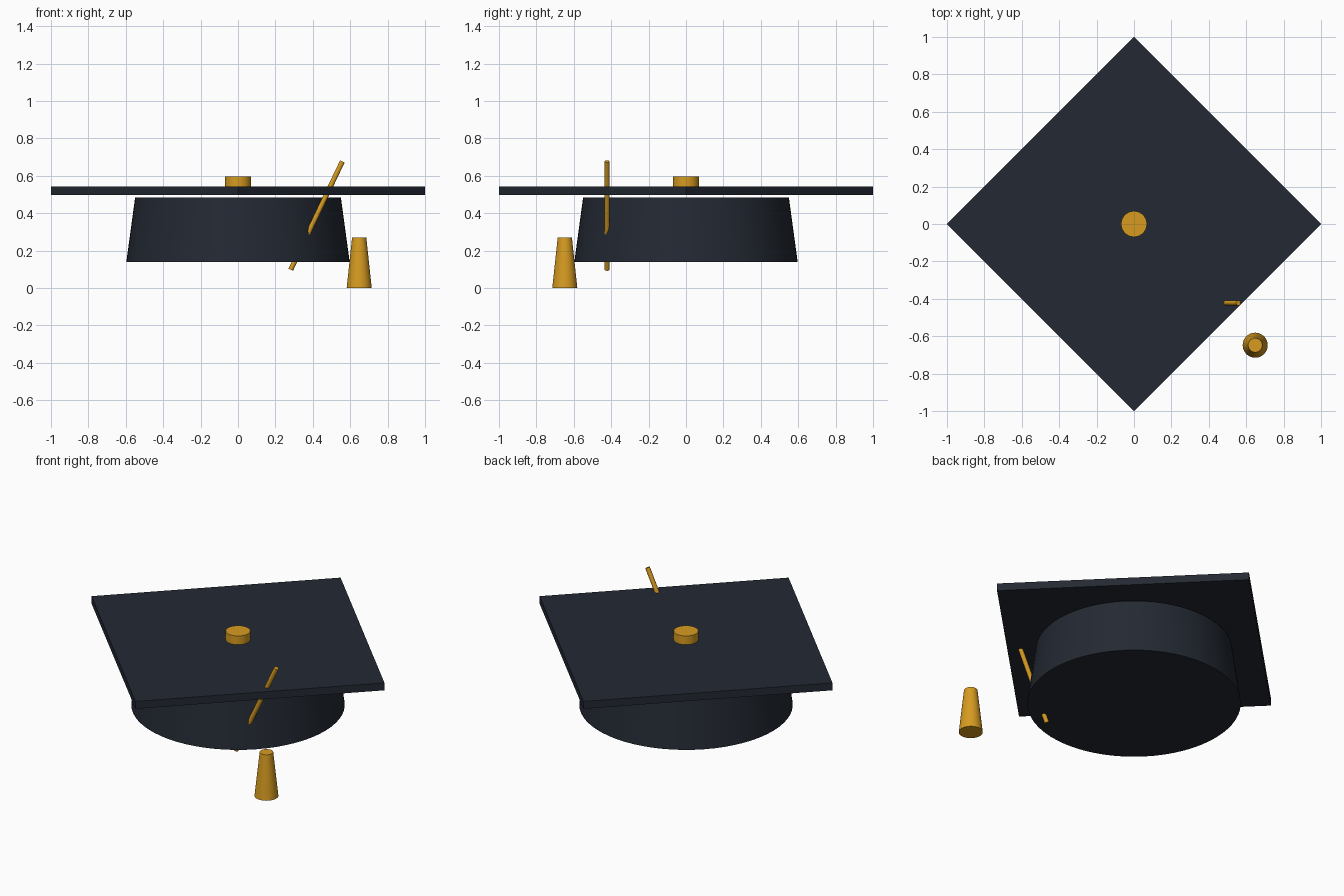
import bpy
import math
from mathutils import Vector

if "Cube" in bpy.data.objects:
    bpy.data.objects.remove(bpy.data.objects["Cube"])


def material(name, color):
    m = bpy.data.materials.new(name)
    m.diffuse_color = (*color, 1)
    m.use_nodes = True
    m.node_tree.nodes["Principled BSDF"].inputs["Base Color"].default_value = m.diffuse_color
    return m


navy = material("navy_cloth", (0.017, 0.022, 0.033))
gold = material("gold_trim", (0.68, 0.33, 0.015))


def frustum(name, base, top, r_base, r_top, sides, mat):
    """Round tapered part running between two points."""
    base, top = Vector(base), Vector(top)
    axis = top - base
    bpy.ops.mesh.primitive_cone_add(
        vertices=sides, radius1=r_base, radius2=r_top, depth=axis.length,
        location=(base + top) / 2,
        rotation=axis.to_track_quat('Z', 'Y').to_euler())
    obj = bpy.context.object
    obj.name = name
    obj.data.materials.append(mat)
    bpy.ops.object.shade_smooth_by_angle(angle=math.radians(30))
    return obj


# Head band of the cap
frustum("cap_band", (0, 0, 0.14), (0, 0, 0.485), 0.597, 0.55, 64, navy)

# Square board, corners on the axes
bpy.ops.mesh.primitive_cube_add(size=1, location=(0, 0, 0.52),
                                rotation=(0, 0, math.radians(45)))
board = bpy.context.object
board.name = "board"
board.scale = (math.sqrt(2), math.sqrt(2), 0.046)
board.data.materials.append(navy)

# Button on top of the board
frustum("button", (0, 0, 0.54), (0, 0, 0.597), 0.069, 0.069, 32, gold)

# Slanted cord passing through board and band
frustum("cord", (0.282, -0.422, 0.098), (0.558, -0.422, 0.677), 0.0135, 0.0135, 16, gold)

# Hanging tassel
frustum("tassel", (0.648, -0.648, 0), (0.648, -0.648, 0.27), 0.067, 0.038, 32, gold)
